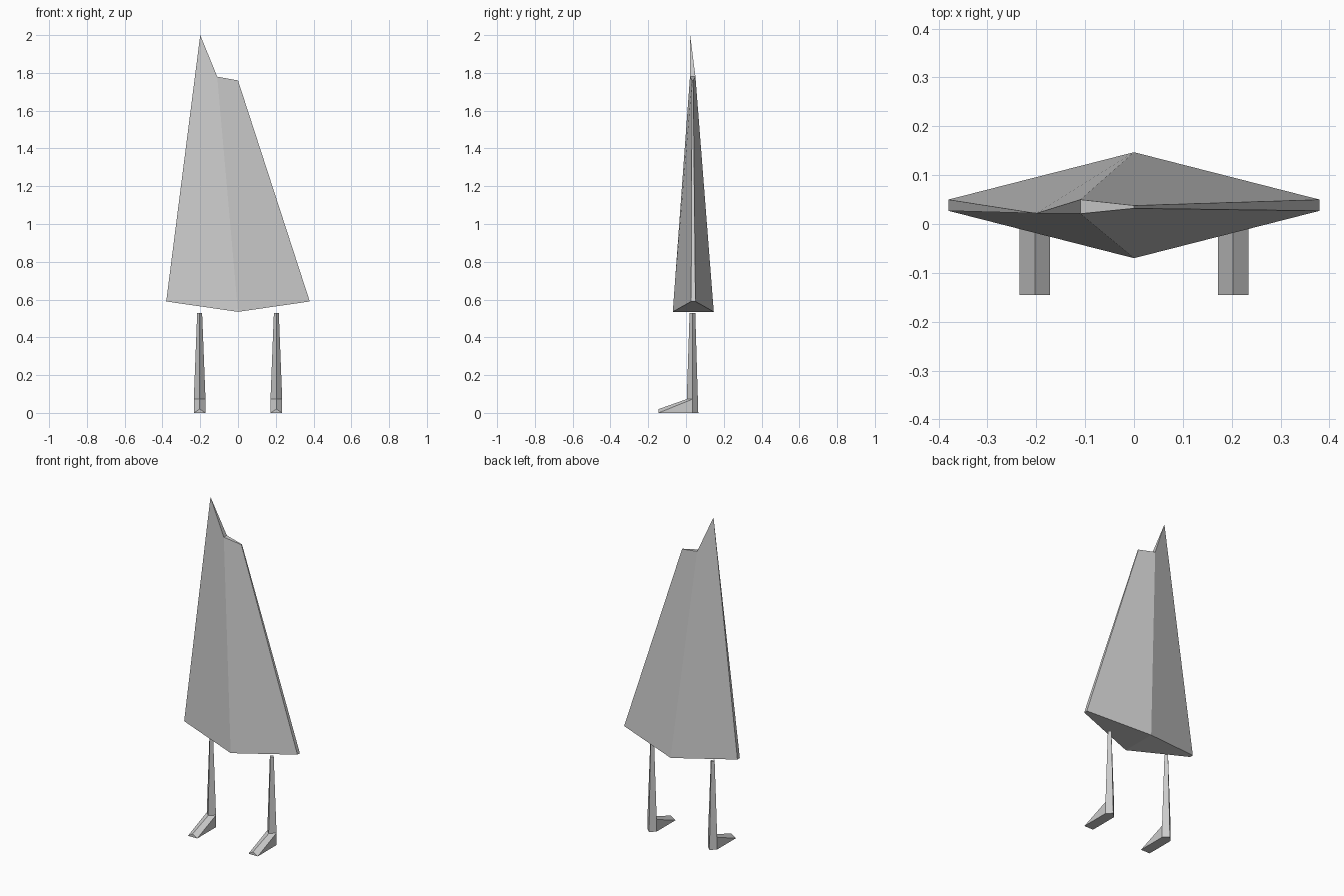
import bpy


def material(name, value):
    m = bpy.data.materials.new(name)
    m.diffuse_color = (value, value, value, 1)
    return m


grey = material("light grey", 0.6)


def solid(name, points, faces):
    mesh = bpy.data.meshes.new(name)
    mesh.from_pydata(points, [], faces)
    mesh.materials.append(grey)
    obj = bpy.data.objects.new(name, mesh)
    bpy.context.collection.objects.link(obj)
    return obj


# Cloak-like body: thin faceted shell with an off-centre peak
solid("body", [
    (-0.38, 0.027, 0.59), (0, -0.07, 0.535), (0.38, 0.027, 0.59),      # front hem
    (0.38, 0.05, 0.59), (0, 0.147, 0.535), (-0.38, 0.05, 0.59),        # back hem
    (-0.2, 0.022, 2.0),                                               # peak
    (-0.11, 0.021, 1.78), (0, 0.032, 1.76),                            # front shoulder
    (0, 0.038, 1.76), (-0.11, 0.05, 1.78),                             # back shoulder
], [
    (0, 1, 7, 6), (1, 2, 8, 7),        # front
    (2, 3, 9, 8), (5, 0, 6),           # thin sides
    (3, 4, 10, 9), (4, 5, 6, 10),      # back
    (6, 7, 10), (7, 8, 9, 10),         # sloping top
    (0, 5, 4, 1), (1, 4, 3, 2),        # underside
])

# Legs: tapered diamond columns, each with a ridged foot pointing forward
for side, x in (("left", -0.203), ("right", 0.203)):
    w, t = 0.031, 0.013
    solid(side + "_leg", [(x + px, y, z) for px, y, z in [
        (-t, 0.034, 0.53), (0, 0.019, 0.53), (t, 0.034, 0.53), (0, 0.049, 0.53),   # top
        (-w, 0.035, 0.073), (0, 0.004, 0.073), (w, 0.035, 0.073),                  # ankle
        (-w, 0.035, 0), (w, 0.035, 0), (0, 0.065, 0),                              # heel
        (-w, -0.145, 0), (w, -0.145, 0), (0, -0.145, 0.02),                        # toe
    ]], [
        (0, 1, 2, 3),
        (0, 4, 5, 1), (1, 5, 6, 2),            # shin
        (0, 3, 9, 7, 4), (2, 6, 8, 9, 3),      # calf
        (4, 10, 12, 5), (5, 12, 11, 6),        # foot top
        (4, 7, 10), (6, 11, 8), (10, 11, 12),  # foot sides and toe
        (7, 9, 8, 11, 10),                     # sole
    ])
